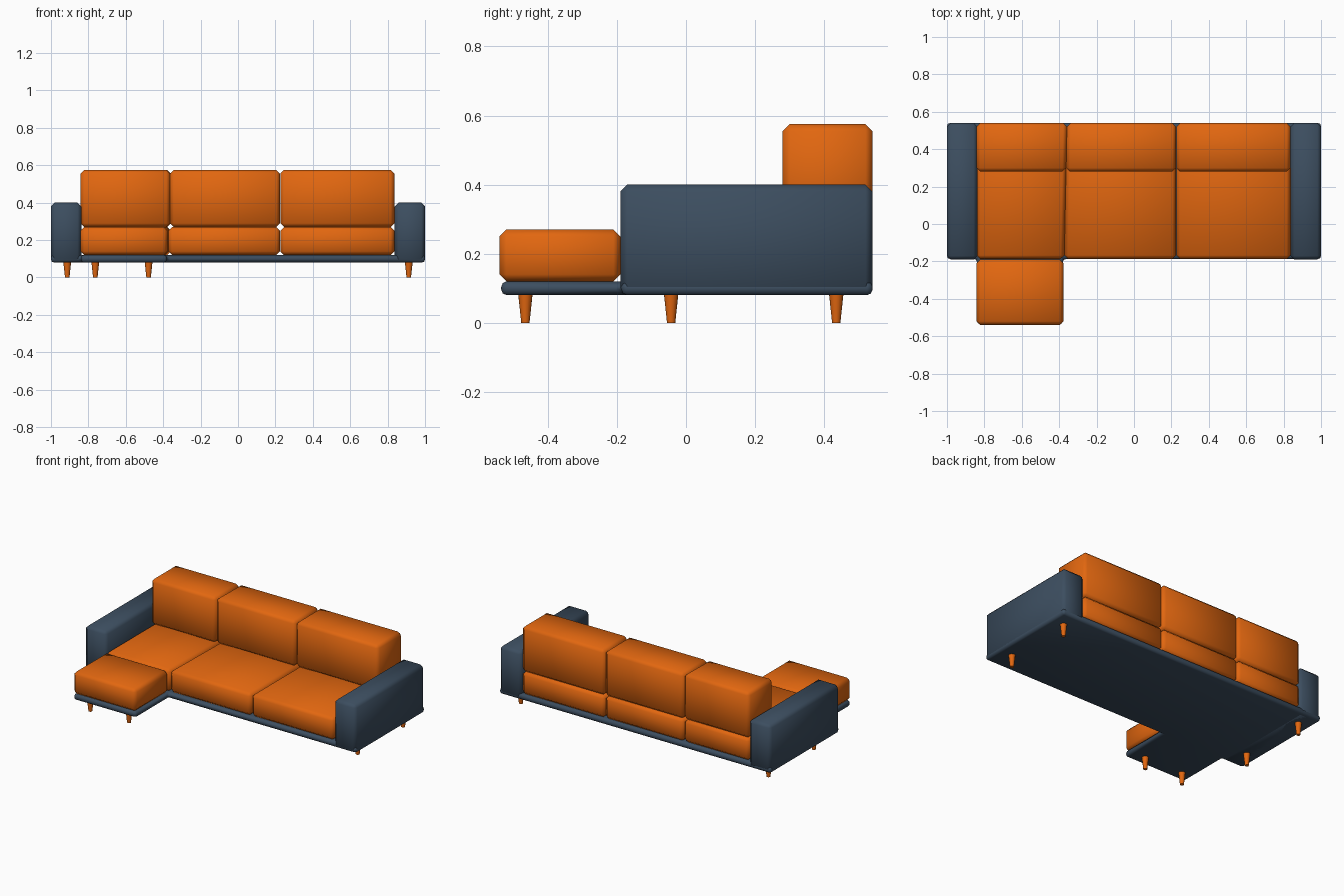
import bpy, bmesh

if "Cube" in bpy.data.objects:
    bpy.data.objects.remove(bpy.data.objects["Cube"])


def material(name, rgb):
    m = bpy.data.materials.new(name)
    m.diffuse_color = (*rgb, 1)
    m.use_nodes = True
    m.node_tree.nodes["Principled BSDF"].inputs["Base Color"].default_value = m.diffuse_color
    return m


ORANGE = material("orange fabric", (0.76, 0.135, 0.005))
NAVY = material("slate blue frame", (0.045, 0.075, 0.115))


def prism(name, outline, z0, z1, mat, bevel, segments=1):
    """Extrude a plan outline from z0 to z1 with softened edges."""
    bm = bmesh.new()
    face = bm.faces.new([bm.verts.new((x, y, z0)) for x, y in outline])
    top = bmesh.ops.extrude_face_region(bm, geom=[face])["geom"]
    for v in top:
        if isinstance(v, bmesh.types.BMVert):
            v.co.z = z1
    bmesh.ops.recalc_face_normals(bm, faces=bm.faces)
    bmesh.ops.bevel(bm, geom=bm.edges[:], offset=bevel, segments=segments,
                    profile=0.5, affect='EDGES')
    for f in bm.faces:
        f.smooth = True
    me = bpy.data.meshes.new(name)
    bm.to_mesh(me)
    bm.free()
    me.materials.append(mat)
    ob = bpy.data.objects.new(name, me)
    bpy.context.collection.objects.link(ob)
    return ob


def quad(left, right, y0, y1):
    """Plan of a cushion; left and right are (x at front, x at back)."""
    return [(left[0], y0), (right[0], y0), (right[1], y1), (left[1], y1)]


FRONT, BACK, REST = -0.187, 0.54, 0.28

# L-shaped base with chaise extension
prism("base", [(-1, FRONT), (-0.84, FRONT), (-0.84, -0.535), (-0.38, -0.535),
               (-0.38, FRONT), (1, FRONT), (1, BACK), (-1, BACK)],
      0.08, 0.12, NAVY, 0.016, 2)

# arms
for side, s in (("left", -1), ("right", 1)):
    a, b = sorted((s * 0.838, s))
    prism(side + "_arm", quad((a, a), (b, b), -0.19, BACK), 0.08, 0.40, NAVY, 0.02)

# seat and back cushions, the left seam runs slightly askew
bays = [("left", (-0.842, -0.842), (-0.373, -0.358)),
        ("middle", (-0.373, -0.358), (0.224, 0.224)),
        ("right", (0.226, 0.226), (0.836, 0.836))]
for side, l, r in bays:
    prism(side + "_seat_cushion", quad(l, r, FRONT, BACK), 0.12, 0.27, ORANGE, 0.02)
    # back cushions share only the rear part of the seam
    l2, r2 = ((0.35 * p[0] + 0.65 * p[1], p[1]) for p in (l, r))
    prism(side + "_back_cushion", quad(l2, r2, REST, BACK), 0.27, 0.575, ORANGE, 0.02)

# chaise cushion
prism("chaise_cushion", quad((-0.842, -0.842), (-0.378, -0.378), -0.54, -0.19),
      0.12, 0.27, ORANGE, 0.02)

# tapered legs
for i, (x, y) in enumerate([(-0.913, -0.043), (-0.913, 0.435), (0.913, -0.043),
                            (0.913, 0.435), (-0.763, -0.465), (-0.478, -0.465)]):
    bpy.ops.mesh.primitive_cone_add(vertices=16, radius1=0.012, radius2=0.021,
                                    depth=0.085, location=(x, y, 0.0425))
    leg = bpy.context.object
    leg.name = f"leg_{i + 1}"
    leg.data.materials.append(ORANGE)
    bpy.ops.object.shade_smooth_by_angle()
